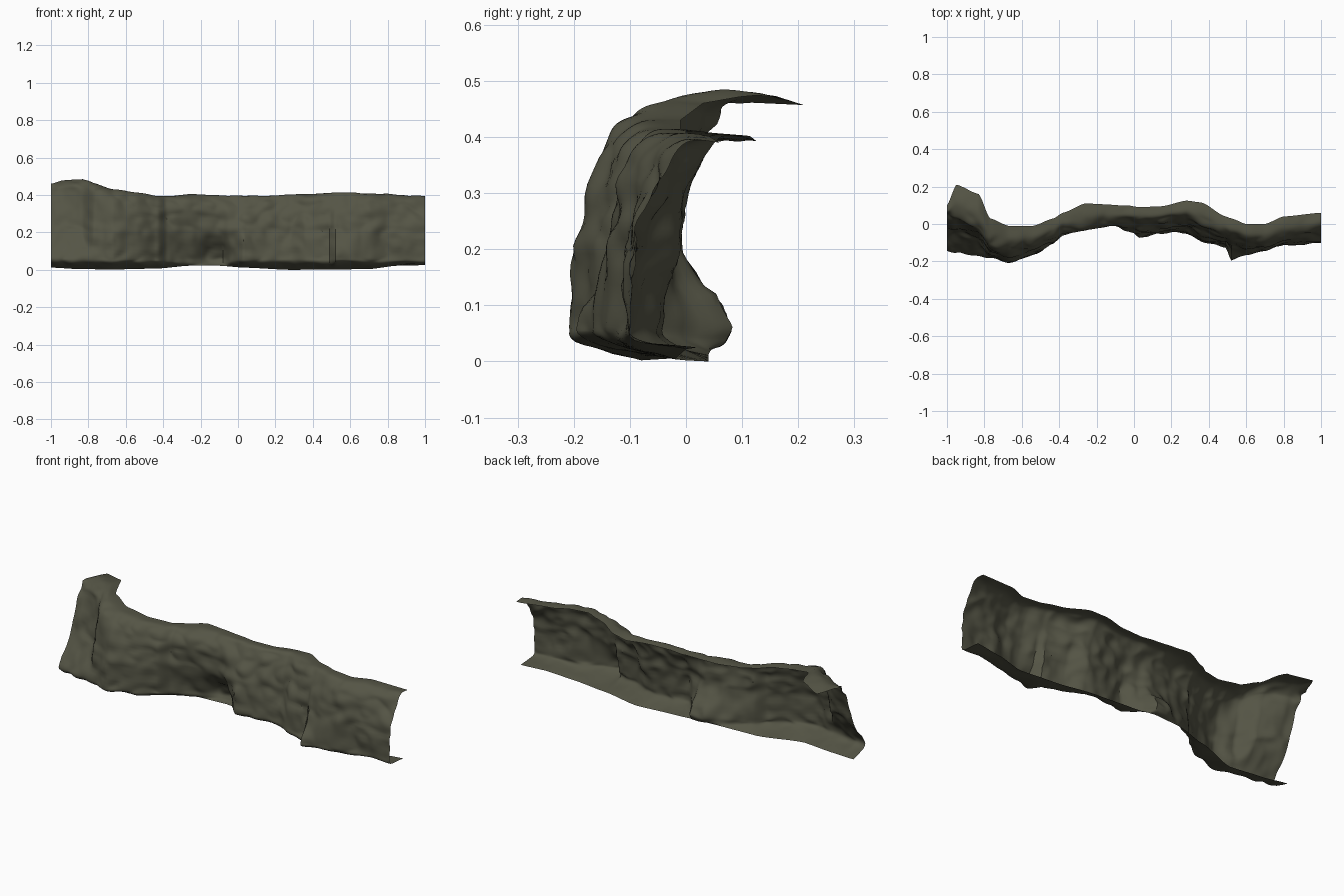
import bpy, bmesh, math
from mathutils import Vector, noise

if "Cube" in bpy.data.objects:
    bpy.data.objects.remove(bpy.data.objects["Cube"])

# Stations along the wall: x, lip back y, crest z, wall y at upper / middle / lower height
STATIONS = [
    (-1.00, 0.10, 0.470, 0.03, -0.06, -0.14),
    (-0.95, 0.21, 0.487, 0.02, -0.07, -0.15),
    (-0.83, 0.16, 0.493, -0.04, -0.10, -0.16),
    (-0.77, 0.03, 0.470, -0.125, -0.165, -0.175),
    (-0.67, -0.01, 0.440, -0.15, -0.205, -0.205),
    (-0.54, -0.01, 0.420, -0.125, -0.165, -0.165),
    (-0.43, 0.03, 0.402, -0.09, -0.105, -0.105),
    (-0.38, 0.06, 0.402, -0.05, -0.06, -0.05),
    (-0.26, 0.11, 0.412, -0.03, -0.025, 0.02),
    (-0.15, 0.105, 0.408, -0.01, -0.01, 0.07),
    (-0.08, 0.10, 0.405, 0.00, -0.01, 0.075),
    (-0.04, 0.10, 0.403, 0.00, -0.03, 0.00),
    (0.03, 0.09, 0.402, -0.01, -0.06, -0.075),
    (0.15, 0.095, 0.402, 0.00, -0.03, -0.05),
    (0.28, 0.125, 0.406, 0.02, -0.025, -0.05),
    (0.36, 0.115, 0.412, -0.02, -0.08, -0.09),
    (0.49, 0.04, 0.418, -0.07, -0.09, -0.12),
    (0.52, 0.03, 0.420, -0.08, -0.13, -0.19),
    (0.60, 0.00, 0.422, -0.11, -0.15, -0.165),
    (0.70, 0.00, 0.415, -0.11, -0.14, -0.14),
    (0.80, 0.04, 0.412, -0.08, -0.11, -0.11),
    (1.00, 0.06, 0.400, -0.05, -0.10, -0.10),
]
# Turned-back foot edge: x, y, z
FOOT = [
    (-1.00, -0.04, 0.020), (-0.85, -0.06, 0.012), (-0.67, -0.08, 0.010), (-0.43, 0.00, 0.015),
    (-0.26, 0.035, 0.030), (-0.10, 0.045, 0.030), (0.03, 0.04, 0.020), (0.28, 0.04, 0.008),
    (0.50, 0.00, 0.010), (0.70, -0.02, 0.012), (0.85, 0.00, 0.030), (1.00, 0.02, 0.033),
]
COLS, STEPS = 200, 6


def sample(table, x):
    """Blend the two neighbouring rows, easing between them."""
    for a, b in zip(table, table[1:]):
        if x <= b[0] + 1e-6:
            t = (x - a[0]) / (b[0] - a[0])
            t = 0.5 * t + 0.5 * t * t * (3 - 2 * t)
            return [p + (q - p) * t for p, q in zip(a[1:], b[1:])]
    return list(table[-1][1:])


def smooth_path(pts):
    """Catmull-Rom curve through the profile points."""
    p = [pts[0]] + pts + [pts[-1]]
    out = []
    for i in range(1, len(p) - 2):
        a, b, c, d = p[i - 1:i + 3]
        for k in range(STEPS):
            t = k / STEPS
            out.append(0.5 * (2 * b + (c - a) * t + (2 * a - 5 * b + 4 * c - d) * t * t
                              + (3 * b - a - 3 * c + d) * t ** 3))
    return out + [pts[-1]]


def profile(x):
    """C-shaped section: back lip, crest, rock face, foot turned back."""
    back, top, up, mid, low = sample(STATIONS, x)
    foot_y, foot_z = sample(FOOT, x)
    droop = 0.002 + max(0, back - 0.11) * 0.2
    pts = [(back, top - droop), (back * 0.5 + up * 0.5, top), (up + 0.025, top - 0.025),
           (up, top - 0.07), (up * 0.4 + mid * 0.6, 0.27), (mid, 0.2), (low, 0.09),
           (low * 0.93 + foot_y * 0.07, 0.045), (foot_y, foot_z)]
    return smooth_path([Vector((x, y, z)) for y, z in pts])


def roughness(p):
    """Broad rock lumps plus chipped ridges."""
    lumps = noise.noise(p * 7) * 0.010 + noise.noise(p * 17) * 0.007
    chips = abs(noise.noise(Vector((p.x * 9, p.y * 9, p.z * 14 + 5)))) * 0.018
    return lumps + chips - 0.005


# Rock wall sheet
bm = bmesh.new()
grid = []
for i in range(COLS + 1):
    row = profile(-1 + 2 * i / COLS)
    n = len(row) - 1
    verts = []
    for j, p in enumerate(row):
        fade = min(1, j / 14, (n - j) / 8)
        tangent = row[min(j + 1, n)] - row[max(j - 1, 0)]
        normal = Vector((0, tangent.z, -tangent.y)).normalized()
        q = p + normal * roughness(p) * fade
        q.z = max(q.z, 0.0)
        verts.append(bm.verts.new(q))
    grid.append(verts)
for a, b in zip(grid, grid[1:]):
    for j in range(len(a) - 1):
        bm.faces.new((a[j], a[j + 1], b[j + 1], b[j]))
low_z = min(v.co.z for v in bm.verts)
for v in bm.verts:
    v.co.z -= low_z
mesh = bpy.data.meshes.new("rock_wall")
bm.to_mesh(mesh)
bm.free()

stone = bpy.data.materials.new("mossy stone")
stone.diffuse_color = (0.09, 0.09, 0.06, 1)
stone.use_nodes = True
stone.node_tree.nodes["Principled BSDF"].inputs["Base Color"].default_value = stone.diffuse_color
mesh.materials.append(stone)

wall = bpy.data.objects.new("rock_wall", mesh)
bpy.context.collection.objects.link(wall)
bpy.context.view_layer.objects.active = wall
wall.select_set(True)
bpy.ops.object.shade_smooth_by_angle(angle=math.radians(40))
